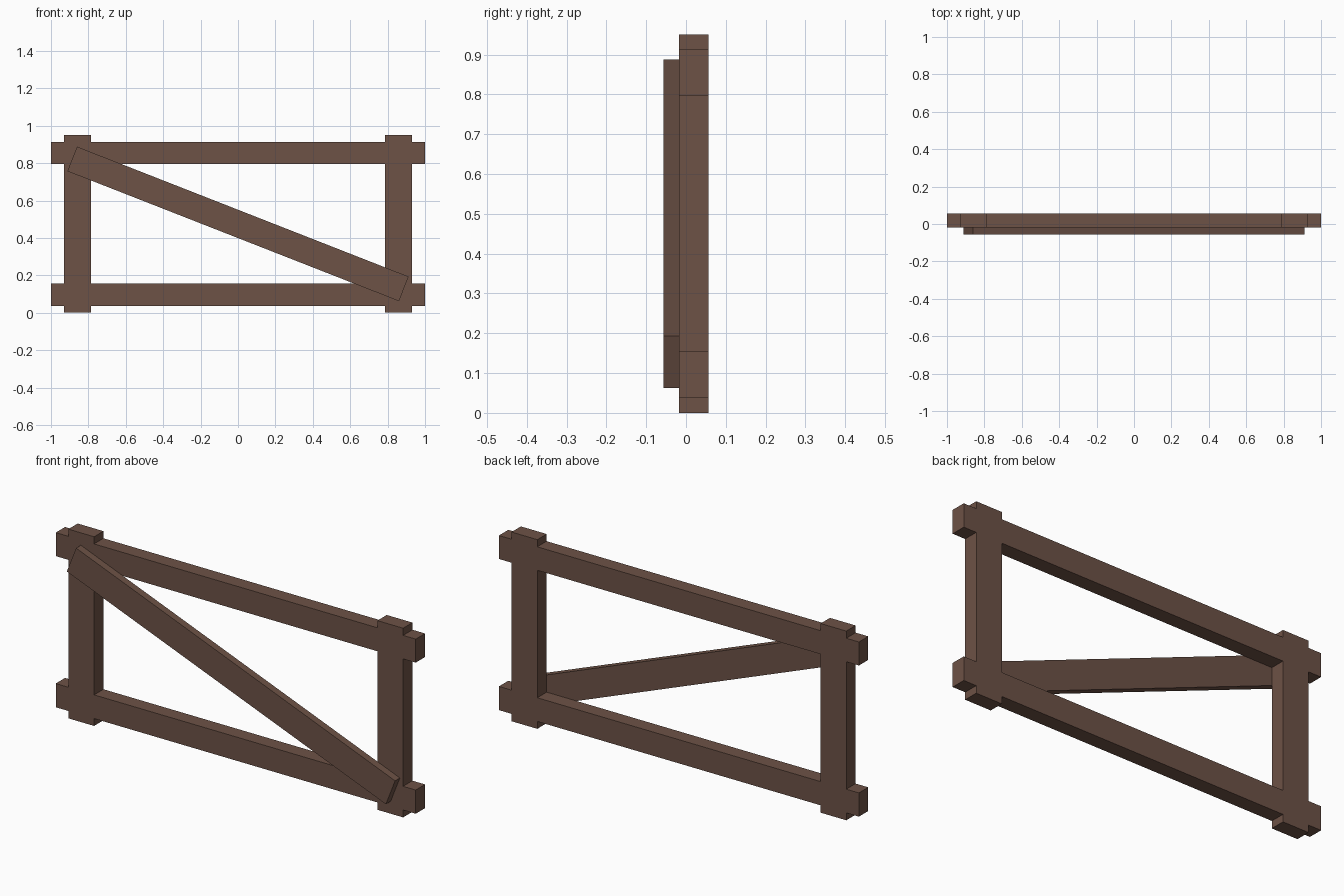
import bpy, bmesh, math
from mathutils import Matrix, Vector

if "Cube" in bpy.data.objects:
    bpy.data.objects.remove(bpy.data.objects["Cube"])

wood = bpy.data.materials.new("brown wood")
wood.diffuse_color = (0.153, 0.084, 0.061, 1)
wood.use_nodes = True
wood.node_tree.nodes["Principled BSDF"].inputs["Base Color"].default_value = wood.diffuse_color


def add_object(name, bm):
    bmesh.ops.recalc_face_normals(bm, faces=bm.faces)
    mesh = bpy.data.meshes.new(name)
    bm.to_mesh(mesh)
    bm.free()
    mesh.materials.append(wood)
    obj = bpy.data.objects.new(name, mesh)
    bpy.context.collection.objects.link(obj)
    return obj


# Frame: two posts and two rails, joined flush where they cross
xs = [-1.0, -0.93, -0.787, 0.787, 0.93, 1.0]
zs = [0.0, 0.037, 0.156, 0.796, 0.914, 0.95]
y_front, y_back = -0.018, 0.056
post_columns, rail_rows = (1, 3), (1, 3)

bm = bmesh.new()
for i in range(5):
    for j in range(5):
        if i in post_columns or j in rail_rows:
            corners = [(i, j), (i + 1, j), (i + 1, j + 1), (i, j + 1)]
            bm.faces.new([bm.verts.new((xs[a], y_front, zs[b])) for a, b in corners])
bmesh.ops.remove_doubles(bm, verts=bm.verts, dist=1e-4)
ext = bmesh.ops.extrude_face_region(bm, geom=bm.faces[:], use_keep_orig=True)
moved = [g for g in ext["geom"] if isinstance(g, bmesh.types.BMVert)]
bmesh.ops.translate(bm, verts=moved, vec=Vector((0, y_back - y_front, 0)))
add_object("post_and_rail_frame", bm)

# Diagonal brace lying on the front of the frame
bm = bmesh.new()
bmesh.ops.create_cube(bm, size=1, matrix=Matrix.Diagonal((1.904, 0.038, 0.141, 1)))
brace = add_object("diagonal_brace", bm)
brace.location = (0, -0.037, 0.475)
brace.rotation_euler = (0, math.radians(21.4), 0)
